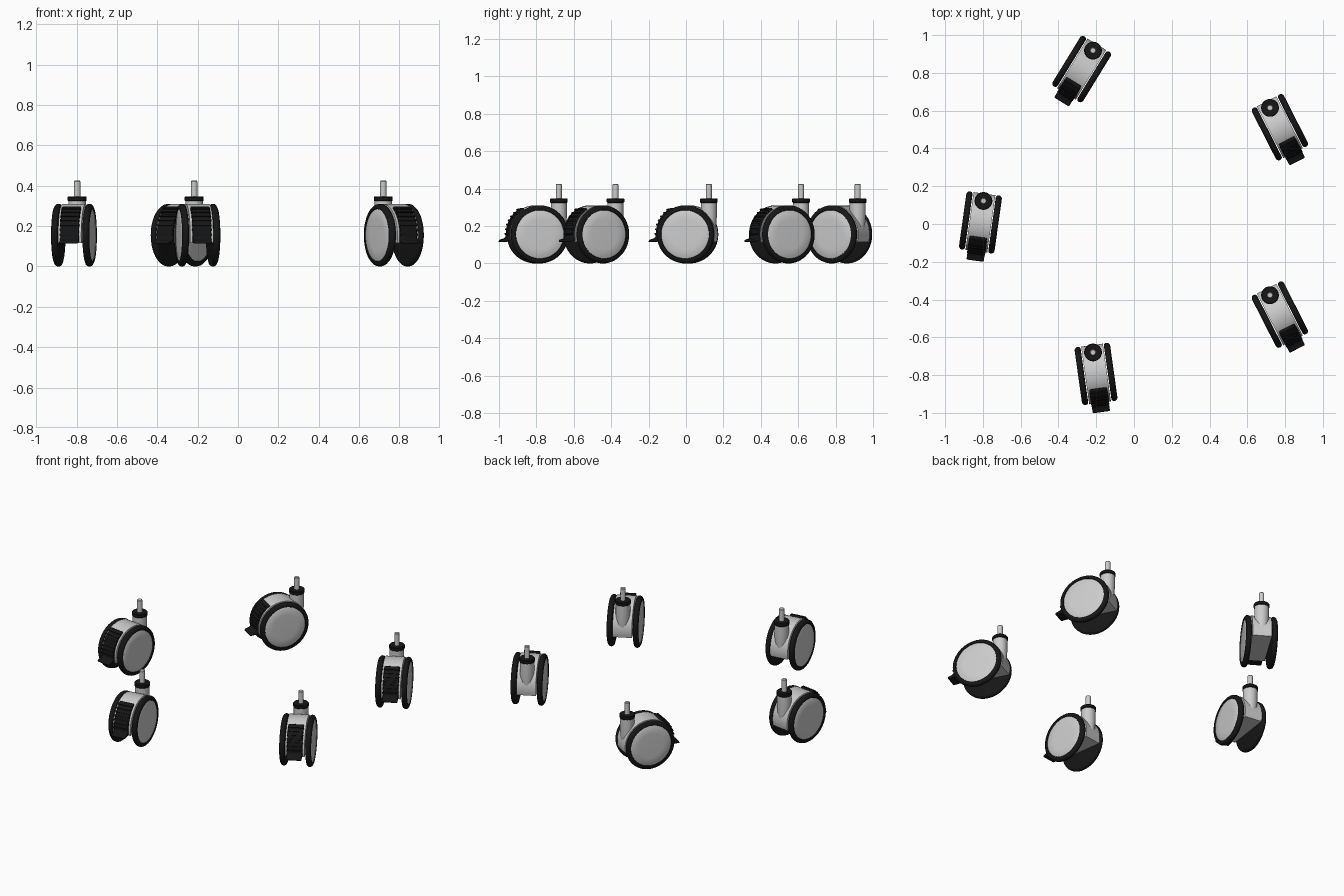
import bpy, bmesh
from math import sin, cos, pi, radians
from mathutils import Matrix, Vector

if "Cube" in bpy.data.objects:
    bpy.data.objects.remove(bpy.data.objects["Cube"])

AXLE = Vector((0, -0.115, 0.155))   # local frame: stem on z axis, brake towards -y

black = bpy.data.materials.new("black_rubber")
black.diffuse_color = (0.008, 0.008, 0.008, 1)
black.use_nodes = True
black.node_tree.nodes["Principled BSDF"].inputs["Base Color"].default_value = black.diffuse_color


def finish(name, bm, mat=None, angle=35):
    bmesh.ops.remove_doubles(bm, verts=bm.verts, dist=1e-5)
    bmesh.ops.recalc_face_normals(bm, faces=bm.faces)
    me = bpy.data.meshes.new(name)
    bm.to_mesh(me)
    bm.free()
    if mat:
        me.materials.append(mat)
    ob = bpy.data.objects.new(name, me)
    bpy.context.collection.objects.link(ob)
    bpy.ops.object.select_all(action='DESELECT')
    ob.select_set(True)
    bpy.context.view_layer.objects.active = ob
    bpy.ops.object.shade_smooth_by_angle(angle=radians(angle))
    return ob


def lathe(name, profile, matrix=Matrix(), mat=None, steps=48):
    """Spin (radius, height) points about z, then place with matrix."""
    bm = bmesh.new()
    vs = [bm.verts.new((r, 0, h)) for r, h in profile]
    es = [bm.edges.new(p) for p in zip(vs, vs[1:])]
    bmesh.ops.spin(bm, geom=vs + es, cent=(0, 0, 0), axis=(0, 0, 1),
                   angle=2 * pi, steps=steps)
    bm.transform(matrix)
    return finish(name, bm, mat)


def extrude_x(name, pts, half, mat=None, bevel=0.0):
    """Extrude a (forward, up) outline around the axle along x."""
    bm = bmesh.new()
    f = bm.faces.new([bm.verts.new((-half, AXLE.y - a, AXLE.z + b)) for a, b in pts])
    g = bmesh.ops.extrude_face_region(bm, geom=[f])
    bmesh.ops.translate(bm, vec=(2 * half, 0, 0),
                        verts=[v for v in g['geom'] if isinstance(v, bmesh.types.BMVert)])
    ob = finish(name, bm, mat)
    if bevel:
        m = ob.modifiers.new("bevel", 'BEVEL')
        m.width, m.segments, m.limit_method = bevel, 2, 'ANGLE'
        m.angle_limit = radians(40)
    return ob


def arc(r, a0, a1, n):
    return [(r * cos(radians(a0 + (a1 - a0) * i / n)),
             r * sin(radians(a0 + (a1 - a0) * i / n))) for i in range(n + 1)]


parts = []

# Wheels: black tyre with a closed inner face, and a grey hub cap
for side, s in (("left", -1), ("right", 1)):
    m = Matrix.Translation(AXLE) @ Matrix.Rotation(s * pi / 2, 4, 'Y')
    parts.append(lathe(side + "_tyre", [
        (0, 0.062), (0.142, 0.062), (0.149, 0.064), (0.154, 0.070), (0.1555, 0.077),
        (0.154, 0.085), (0.149, 0.091), (0.141, 0.095), (0.131, 0.095),
        (0.129, 0.091), (0.129, 0.085)], m, black, 64))
    parts.append(lathe(side + "_hub_cap", [
        (0, 0.095), (0.08, 0.0945), (0.126, 0.093), (0.129, 0.091)], m, None, 64))

# Housing: arched body with a flat underside
parts.append(extrude_x("housing", arc(0.154, -15, 195, 40), 0.058))

# Neck that runs down into the back of the housing
parts.append(lathe("neck", [(0, 0.12), (0.030, 0.12), (0.038, 0.19), (0.043, 0.25),
                            (0.043, 0.326), (0, 0.326)]))

# Black collar and threaded stud
parts.append(lathe("collar", [(0, 0.324), (0.044, 0.324), (0.047, 0.328), (0.047, 0.343),
                              (0.044, 0.347), (0, 0.347)], mat=black))
parts.append(lathe("stud", [(0, 0.34), (0.016, 0.34), (0.016, 0.421), (0.013, 0.425),
                            (0, 0.425)], steps=24))

# Brake pedal: curved plate ending in a flared tab
outline = arc(0.166, 60, -4, 14) + [(0.178, -0.022), (0.203, -0.030), (0.205, -0.042),
                                    (0.175, -0.040)] + arc(0.148, -14, 60, 14)
parts.append(extrude_x("brake_pedal", outline, 0.046, black, 0.005))

# Grip ribs across the pedal
for i in range(7):
    a = 52 - i * 8.5
    rib = (arc(0.158, a - 2.2, a + 2.2, 1) + arc(0.171, a + 1.5, a - 1.5, 1))
    parts.append(extrude_x("brake_rib_%d" % (i + 1), rib, 0.048, black))

# Five casters: stem position and swivel angle
places = [(-0.217, 0.918, -31.5), (0.72, 0.615, 27), (-0.797, 0.122, -8),
          (0.72, -0.377, 27), (-0.217, -0.68, 8)]
for n, (x, y, ang) in enumerate(places):
    m = Matrix.Translation((x, y, 0)) @ Matrix.Rotation(radians(ang), 4, 'Z')
    for p in parts:
        ob = p
        if n:
            ob = p.copy()
            bpy.context.collection.objects.link(ob)
        ob.name = "caster_%d_%s" % (n + 1, p.data.name)
        ob.matrix_world = m
